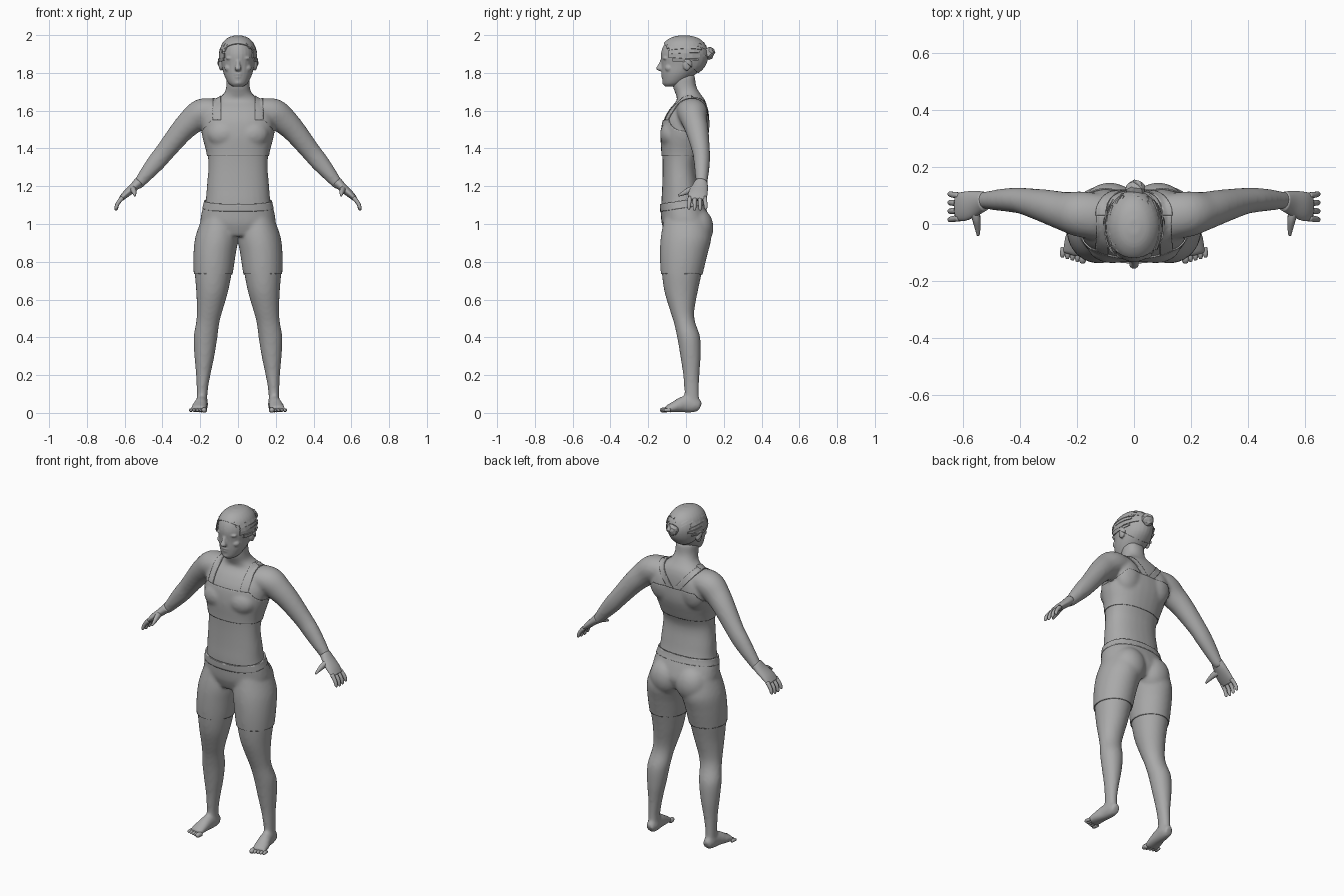
import bpy, bmesh, math, random
from mathutils import Matrix, Vector

random.seed(4)
if "Cube" in bpy.data.objects:
    bpy.data.objects.remove(bpy.data.objects["Cube"])

grey = bpy.data.materials.new("plain_grey")
grey.use_nodes = True
COLOUR = (0.4, 0.4, 0.4, 1)
grey.diffuse_color = COLOUR
grey.node_tree.nodes["Principled BSDF"].inputs["Base Color"].default_value = COLOUR
X, Y, Z = Vector((1, 0, 0)), Vector((0, 1, 0)), Vector((0, 0, 1))


def blend(rings, steps):
    """Pass a smooth curve through the key rings."""
    keys = [Vector(r) for r in rings]
    keys = [keys[0]] + keys + [keys[-1]]
    out = []
    for a, b, c, d in zip(keys, keys[1:], keys[2:], keys[3:]):
        for i in range(steps):
            t = i / steps
            out.append(b + (c - a) * t / 2 + (a * 2 - b * 5 + c * 4 - d) * t * t / 2
                       + (b * 3 - a - c * 3 + d) * t ** 3 / 2)
    return out + [keys[-1]]


def loft(bm, rings, up=Y, flat=False, mirror=False, sides=28, steps=4, power=1.0):
    """Skin rings of (x, y, z, half width, half depth) along a path."""
    rings = blend(rings, steps)
    centres = [Vector(r[:3]) for r in rings]
    for sign in ((1, -1) if mirror else (1,)):
        loops = []
        for i, ring in enumerate(rings):
            t = centres[min(i + 1, len(rings) - 1)] - centres[max(i - 1, 0)]
            t = Z if flat else t.normalized()
            v = (up - t * up.dot(t)).normalized()
            u = v.cross(t)
            loop = []
            for k in range(sides):
                c, s = math.cos(k * math.tau / sides), math.sin(k * math.tau / sides)
                c, s = (math.copysign(abs(n) ** power, n) for n in (c, s))
                p = centres[i] + u * ring[3] * c + v * ring[4] * s
                loop.append(bm.verts.new((p.x * sign, p.y, p.z)))
            loops.append(loop)
        for a, b in zip(loops, loops[1:]):
            for k in range(sides):
                j = (k + 1) % sides
                bm.faces.new((a[k], a[j], b[j], b[k]))
        bm.faces.new(loops[0])
        bm.faces.new(loops[-1])


def blob(bm, centre, size, mirror=False):
    for sign in ((1, -1) if mirror else (1,)):
        place = Matrix.Translation((centre[0] * sign, centre[1], centre[2]))
        bmesh.ops.create_uvsphere(bm, u_segments=20, v_segments=12, radius=1,
                                  matrix=place @ Matrix.Diagonal((*size, 1)))


def finish(name, bm, smooth=True, recalc=True):
    if recalc:
        bmesh.ops.recalc_face_normals(bm, faces=bm.faces)
    mesh = bpy.data.meshes.new(name)
    bm.to_mesh(mesh)
    bm.free()
    mesh.materials.append(grey)
    for p in mesh.polygons:
        p.use_smooth = smooth
    obj = bpy.data.objects.new(name, mesh)
    bpy.context.collection.objects.link(obj)
    return obj


def fuse(obj, voxel, rounds):
    """Merge overlapping volumes into one smooth skin."""
    m = obj.modifiers.new("fuse", 'REMESH')
    m.mode, m.voxel_size, m.use_smooth_shade = 'VOXEL', voxel, True
    m = obj.modifiers.new("soften", 'SMOOTH')
    m.factor, m.iterations = 0.5, rounds
    graph = bpy.context.evaluated_depsgraph_get()
    mesh = bpy.data.meshes.new_from_object(obj.evaluated_get(graph))
    obj.modifiers.clear()
    obj.data = mesh
    mesh.materials.clear()
    mesh.materials.append(grey)


def shell(name, source, planes, thickness):
    """Clothing: the part of a skin inside some planes, thickened outwards."""
    bm = bmesh.new()
    bm.from_mesh(source.data)
    for point, normal in planes:
        bmesh.ops.bisect_plane(bm, geom=bm.verts[:] + bm.edges[:] + bm.faces[:],
                               plane_co=point, plane_no=normal, clear_inner=True)
    obj = finish(name, bm, recalc=False)
    m = obj.modifiers.new("cloth", 'SOLIDIFY')
    m.thickness, m.offset = thickness, 1
    with bpy.context.temp_override(object=obj, active_object=obj, selected_objects=[obj],
                                   selected_editable_objects=[obj]):
        bpy.ops.object.shade_smooth_by_angle(angle=math.radians(50))
    return obj


# Body: trunk and neck, legs, arms, feet
bm = bmesh.new()
loft(bm, [(0, 0, .94, .14, .1), (0, 0, 1, .19, .122), (0, -.01, 1.06, .187, .118),
          (0, -.022, 1.12, .172, .108), (0, -.028, 1.2, .165, .098),
          (0, -.032, 1.3, .157, .092), (0, -.02, 1.38, .163, .106),
          (0, -.008, 1.47, .186, .122), (0, 0, 1.55, .19, .118),
          (0, .014, 1.61, .17, .1), (0, .026, 1.655, .12, .075),
          (0, .01, 1.69, .075, .066), (0, -.008, 1.73, .062, .062),
          (0, -.012, 1.79, .06, .06)], flat=True, power=.88)
loft(bm, [(.1, 0, 1.03, .085, .11), (.112, 0, .93, .108, .128),
          (.124, -.012, .84, .106, .12), (.131, -.022, .74, .098, .106),
          (.137, -.026, .64, .084, .088), (.15, -.02, .54, .068, .064),
          (.16, -.008, .48, .062, .057), (.172, .014, .4, .063, .061),
          (.178, .024, .3, .053, .054), (.184, .028, .2, .038, .043),
          (.19, .03, .11, .029, .039), (.19, .032, .04, .03, .04)], flat=True, mirror=True)
loft(bm, [(.12, .025, 1.6, .065, .08), (.19, .035, 1.588, .076, .08),
          (.245, .045, 1.545, .071, .068), (.3, .06, 1.49, .062, .06),
          (.385, .08, 1.385, .052, .047), (.43, .084, 1.33, .049, .043),
          (.48, .084, 1.27, .04, .037), (.525, .083, 1.215, .029, .03),
          (.54, .083, 1.2, .024, .03)], mirror=True)
loft(bm, [(.19, .075, .03, .024, .026), (.19, .045, .042, .031, .042),
          (.195, -.01, .045, .034, .044), (.204, -.06, .032, .041, .03),
          (.212, -.108, .018, .042, .017)], up=Z, mirror=True)
blob(bm, (.085, .062, .98), (.09, .078, .1), mirror=True)
blob(bm, (.075, -.075, 1.475), (.085, .058, .07), mirror=True)
blob(bm, (.1, .07, 1.54), (.08, .052, .1), mirror=True)
body = finish("body", bm)
fuse(body, .01, 6)

# Toes
bm = bmesh.new()
for i in range(5):
    r = .014 if i == 0 else .0095
    x, y = .177 + .0175 * i, -.102 + .005 * i
    loft(bm, [(x, y, .015, r, r), (x + .003, y - .022, .015, r, r),
              (x + .004, y - .034, .012, r * .6, r * .6)], up=Z, mirror=True, sides=10, steps=3)
finish("toes", bm)

# Hands: palm, fingers, thumb
bm = bmesh.new()
loft(bm, [(.525, .08, 1.222, .027, .034), (.555, .073, 1.192, .023, .044),
          (.595, .062, 1.157, .019, .051), (.622, .06, 1.13, .012, .047)], mirror=True)
for i in range(4):
    o = (i - 1.5) * .026
    drop = .058 - .006 * abs(i - 1.4)
    loft(bm, [(.612, .06 + o, 1.14, .012, .012), (.636, .06 + o * 1.1, 1.11, .0105, .0105),
              (.645, .06 + o * 1.15, 1.135 - drop, .009, .009),
              (.646, .06 + o * 1.15, 1.126 - drop, .004, .004)],
         mirror=True, sides=10, steps=3)
loft(bm, [(.56, .055, 1.185, .018, .02), (.553, .02, 1.178, .015, .018),
          (.548, -.015, 1.162, .01, .011), (.546, -.04, 1.15, .005, .005)],
     up=Z, mirror=True, sides=12)
finish("hands", bm)

# Head: skull, brow, nose, cheeks, lips, chin, ears
bm = bmesh.new()
loft(bm, [(0, -.08, 1.727, .025, .03), (0, -.066, 1.745, .05, .056),
          (0, -.04, 1.79, .074, .088), (0, -.016, 1.84, .086, .114),
          (0, -.01, 1.9, .093, .123), (0, -.01, 1.95, .08, .106),
          (0, -.01, 1.98, .052, .07), (0, -.01, 1.992, .018, .025)], flat=True)
loft(bm, [(0, -.122, 1.875, .01, .01), (0, -.134, 1.845, .011, .013),
          (0, -.142, 1.822, .018, .016), (0, -.135, 1.81, .01, .008)], flat=True, sides=16)
blob(bm, (.034, -.107, 1.878), (.032, .018, .009), mirror=True)
blob(bm, (.045, -.088, 1.825), (.027, .024, .022), mirror=True)
blob(bm, (0, -.119, 1.793), (.025, .014, .006))
blob(bm, (0, -.117, 1.779), (.021, .014, .007))
blob(bm, (0, -.108, 1.749), (.024, .018, .016))
blob(bm, (.091, .005, 1.845), (.012, .022, .034), mirror=True)
head = finish("head", bm)
fuse(head, .005, 3)

# Eyes
bm = bmesh.new()
blob(bm, (.034, -.101, 1.857), (.016, .011, .007), mirror=True)
finish("eyes", bm)

# Shorts and waistband, with a waistline rising towards the back
tilt = Vector((0, -.15, 1))
shell("shorts", body, [((0, 0, .735), Z), ((0, 0, 1.09), -tilt), ((.3, 0, 0), -X),
                       ((-.3, 0, 0), X)], .006)
shell("waistband", body, [((0, 0, 1.085), tilt), ((0, 0, 1.125), -tilt), ((.3, 0, 0), -X),
                          ((-.3, 0, 0), X)], .009)

# Sports top: chest band, then shoulder straps that meet between the shoulder blades
shell("top_band", body,
      [((0, 0, 1.36), Z), ((0, 0, 1.55), -Z)]
      + [((s * .206, 0, 0), X * -s) for s in (1, -1)]
      + [((s * .19, 0, 1.49), (-s, 0, -.9)) for s in (1, -1)], .005)
for side, s in (("left", 1), ("right", -1)):
    shell(side + "_front_strap", body, [((0, 0, 1.55), Z), ((0, .03, 0), -Y),
                                        ((s * .09, 0, 0), X * s),
                                        ((s * .132, 0, 0), X * -s)], .005)
    shell(side + "_back_strap", body, [((0, 0, 1.55), Z), ((0, .03, 0), Y),
                                       ((s * .09, 0, 1.66), (s, 0, -.8)),
                                       ((s * .132, 0, 1.66), (-s, 0, .8))], .005)

# Hair: cap, swept-back flat locks, bun
shell("hair_cap", head, [((0, 0, 1.855), (0, .85, 1))], .006)
bm = bmesh.new()
for i in range(17):
    angle = math.radians(-104 + 13 * i)
    start, end = random.uniform(.75, 1.1), random.uniform(2.1, 2.75)
    lift, spread = random.uniform(0, .05), random.uniform(.1, .19)
    rows = []
    for k in range(6):
        th = start + (end - start) * k / 5
        wide = spread * (1 - .6 * k / 5)
        size = 1 + lift * abs(k - 2.5) / 2.5
        rows.append([bm.verts.new((math.sin(a) * math.sin(th) * .102 * size,
                                   -.008 - math.cos(th) * .13 * size,
                                   1.893 + math.cos(a) * math.sin(th) * .104 * size))
                     for a in (angle - wide, angle + wide)])
    for a, b in zip(rows, rows[1:]):
        bm.faces.new((a[0], a[1], b[1], b[0]))
locks = finish("hair_locks", bm, smooth=False)
m = locks.modifiers.new("thickness", 'SOLIDIFY')
m.thickness = .005

bm = bmesh.new()
bmesh.ops.create_icosphere(bm, subdivisions=2, radius=1, matrix=Matrix.Translation(
    (.005, .122, 1.905)) @ Matrix.Diagonal((.035, .03, .034, 1)))
for v in bm.verts:
    v.co += Vector([random.uniform(-.004, .004) for _ in range(3)])
finish("hair_bun", bm, smooth=False)
